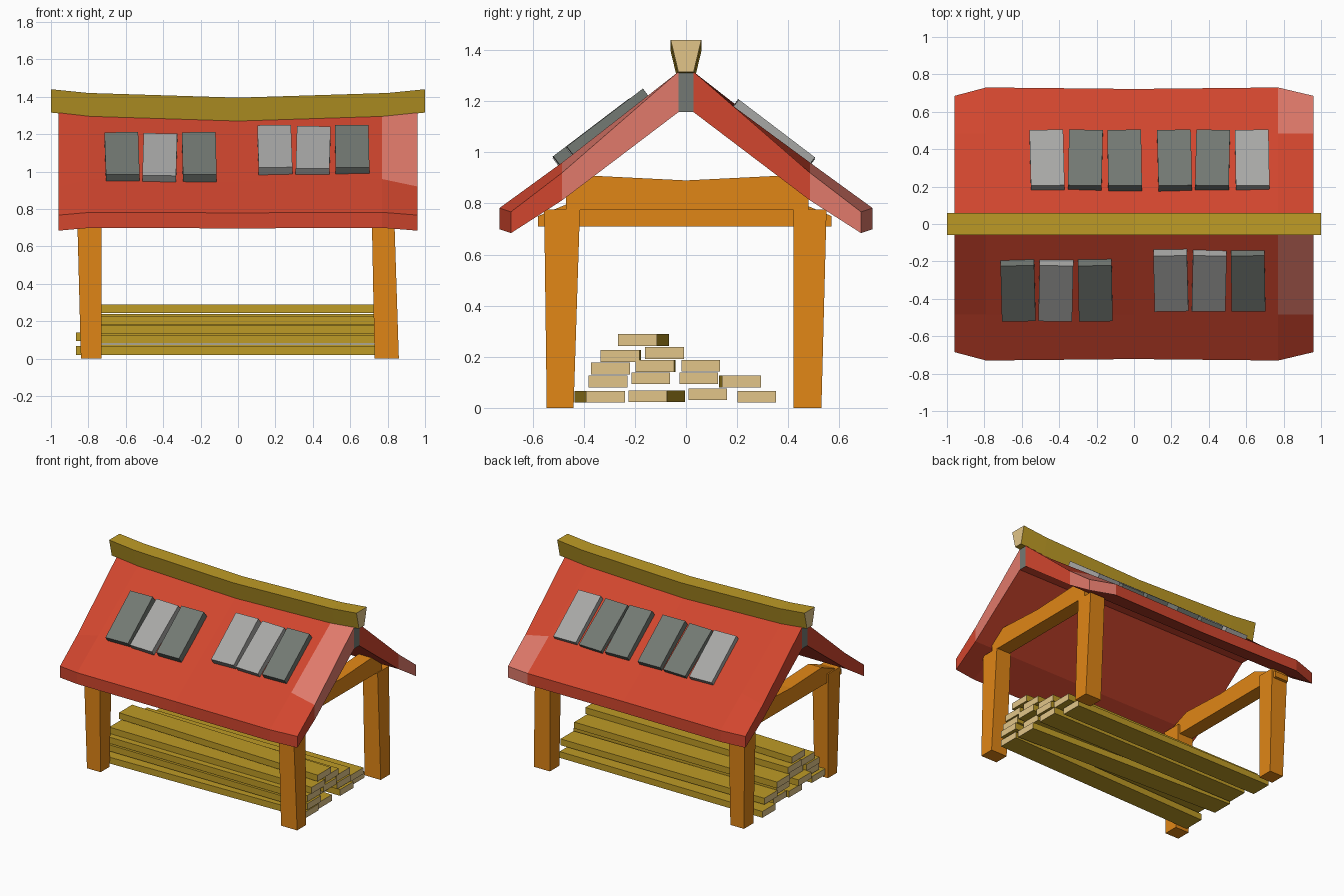
import bpy, bmesh, math
from mathutils import Matrix, Vector

if "Cube" in bpy.data.objects:
    bpy.data.objects.remove(bpy.data.objects["Cube"])


def mat(name, r, g, b):
    lin = [((v / 255 + 0.055) / 1.055) ** 2.4 for v in (r, g, b)]
    m = bpy.data.materials.new(name)
    m.diffuse_color = (*lin, 1)
    m.use_nodes = True
    m.node_tree.nodes["Principled BSDF"].inputs["Base Color"].default_value = m.diffuse_color
    return m


RED = mat("roof red", 209, 70, 46)
PINK = mat("faded red", 225, 122, 107)
DARK = mat("dark slate", 115, 121, 115)
LIGHT = mat("light slate", 168, 168, 166)
ORANGE = mat("orange timber", 224, 134, 22)
OLIVE = mat("olive wood", 190, 155, 38)
TAN = mat("cut wood end", 226, 197, 136)


def loft(name, rings, mats, rule=None):
    """Join equal rings; each ring is a top row followed by the reversed bottom row."""
    bm = bmesh.new()
    vs = [[bm.verts.new(p) for p in ring] for ring in rings]
    n = len(rings[0])
    for a, b in zip(vs, vs[1:]):
        for i in range(n):
            j = (i + 1) % n
            bm.faces.new((a[i], a[j], b[j], b[i]))
    for r in (vs[0], vs[-1]):
        for i in range(n // 2 - 1):
            bm.faces.new((r[i], r[i + 1], r[n - 2 - i], r[n - 1 - i]))
    bmesh.ops.recalc_face_normals(bm, faces=bm.faces)
    if rule:
        for f in bm.faces:
            f.material_index = rule(f.calc_center_median(), f.normal)
    me = bpy.data.meshes.new(name)
    bm.to_mesh(me)
    bm.free()
    for m in mats:
        me.materials.append(m)
    ob = bpy.data.objects.new(name, me)
    bpy.context.collection.objects.link(ob)
    return ob


def rect(x, y0, y1, z0, z1):
    return [(x, y0, z1), (x, y1, z1), (x, y1, z0), (x, y0, z0)]


def end_grain(c, n):
    return 1 if abs(n.x) > 0.8 else 0


# Sagging, flared roof with a level underside: x, ridge z, middle z, eave y, eave z
def roof_ring(x, zr, zm, ye, ze):
    top = [(.03, zr), (.485, zm), (ye, ze)]
    bot = [(.03, 1.157), (.485, .812), (ye, ze - .083)]
    row = lambda pts: [(x, -y, z) for y, z in reversed(pts)] + [(x, y, z) for y, z in pts]
    return row(top) + row(bot)[::-1]


def roof_rule(c, n):
    if abs(n.x) > .9 and abs(c.y) < .02:
        return 2
    faded = -.49 < c.y < -.04 or c.y > .48
    return 1 if c.x > .78 and n.z > -.3 and faded else 0


roof_end = (1.315, .92, .685, .767)
roof_bend = (1.295, .96, .73, .782)
loft("roof", [roof_ring(-.96, *roof_end), roof_ring(-.79, *roof_bend),
              roof_ring(0, 1.27, .946, .722, .779),
              roof_ring(.77, *roof_bend), roof_ring(.96, *roof_end)],
     [RED, PINK, DARK], roof_rule)

# Ridge beam, wider at the top
rings = []
for x, z in ((-1, 1.315), (-.8, 1.295), (0, 1.27), (.8, 1.295), (1, 1.315)):
    rings.append([(x, -.06, z + .125), (x, .06, z + .125), (x, .03, z), (x, -.03, z)])
loft("ridge_beam", rings, [OLIVE, TAN], end_grain)

# Four leaning posts: bottom x0 x1 y0 y1, top x0 x1 y0 y1
posts = {
    "front_left_post": ((-.84, -.73, -.545, -.44), (-.86, -.73, -.555, -.415)),
    "front_right_post": ((.73, .86, -.545, -.44), (.715, .835, -.555, -.415)),
    "back_left_post": ((-.84, -.73, .42, .53), (-.86, -.73, .42, .55)),
    "back_right_post": ((.73, .86, .42, .53), (.715, .835, .42, .55)),
}
for name, ends in posts.items():
    loft(name, [[(a, c, z), (b, c, z), (b, d, z), (a, d, z)]
                for (a, b, c, d), z in zip(ends, (0, .776))], [ORANGE])

# Cross beams: the left one sits lower and pokes out past its posts
beams = {
    "left_cross_beam": ((-.85, -.745), [(-.58, .75), (-.35, .845), (0, .83), (.35, .845), (.57, .75)], .71),
    "right_cross_beam": ((.725, .83), [(-.47, .83), (-.36, .908), (0, .89), (.36, .908), (.48, .82)], .775),
}
for name, (xs, top, z0) in beams.items():
    bottom = [(y, z0) for y, _ in reversed(top)]
    loft(name, [[(x, y, z) for y, z in top + bottom] for x in xs], [ORANGE])

# Slate patches: x centre and material, per group of y and z
slates = [
    (-.355, 1.075, ((-.62, DARK), (-.418, LIGHT), (-.207, DARK))),
    (-.302, 1.113, ((.197, LIGHT), (.402, LIGHT), (.61, DARK))),
    (.338, 1.072, ((-.465, LIGHT), (-.26, DARK), (-.05, DARK))),
    (.338, 1.072, ((.217, DARK), (.42, DARK), (.632, LIGHT))),
]
for g, (y, z, row) in enumerate(slates):
    for k, (x, m) in enumerate(row):
        h = .187
        ob = loft(f"roof_slate_{g}_{k}", [rect(s * .09, -h, h, -.028, .028) for s in (-1, 1)], [m])
        tilt = math.atan(.76) * (1 if y < 0 else -1)
        turn = math.radians((1.2, -1, .8)[k])
        ob.data.transform(Matrix.Translation(Vector((x, y, z - .006 * (k == 1))))
                          @ Matrix.Rotation(tilt, 4, 'X') @ Matrix.Rotation(turn, 4, 'Z'))

# Plank stack: y centre, bottom z, y shift of the far end, far end x
planks = [
    (-.315, .02, -.045, -.82), (-.15, .022, .07, -.83), (.085, .03, 0, -.82), (.277, .02, 0, -.865),
    (-.305, .08, 0, -.81), (-.138, .093, 0, -.865), (.05, .093, 0, -.82), (.217, .08, -.012, -.83),
    (-.295, .131, 0, -.82), (-.122, .141, .005, -.81), (.058, .142, 0, -.83),
    (-.258, .18, .005, -.81), (-.084, .192, 0, -.82), (-.19, .243, .048, -.81),
]
for i, (y, z, dy, x0) in enumerate(planks):
    loft(f"plank_{i}", [rect(x0, y + dy - .076, y + dy + .076, z, z + .046),
                        rect(x0 + 1.64, y - .076, y + .076, z, z + .046)],
         [OLIVE, TAN], end_grain)
